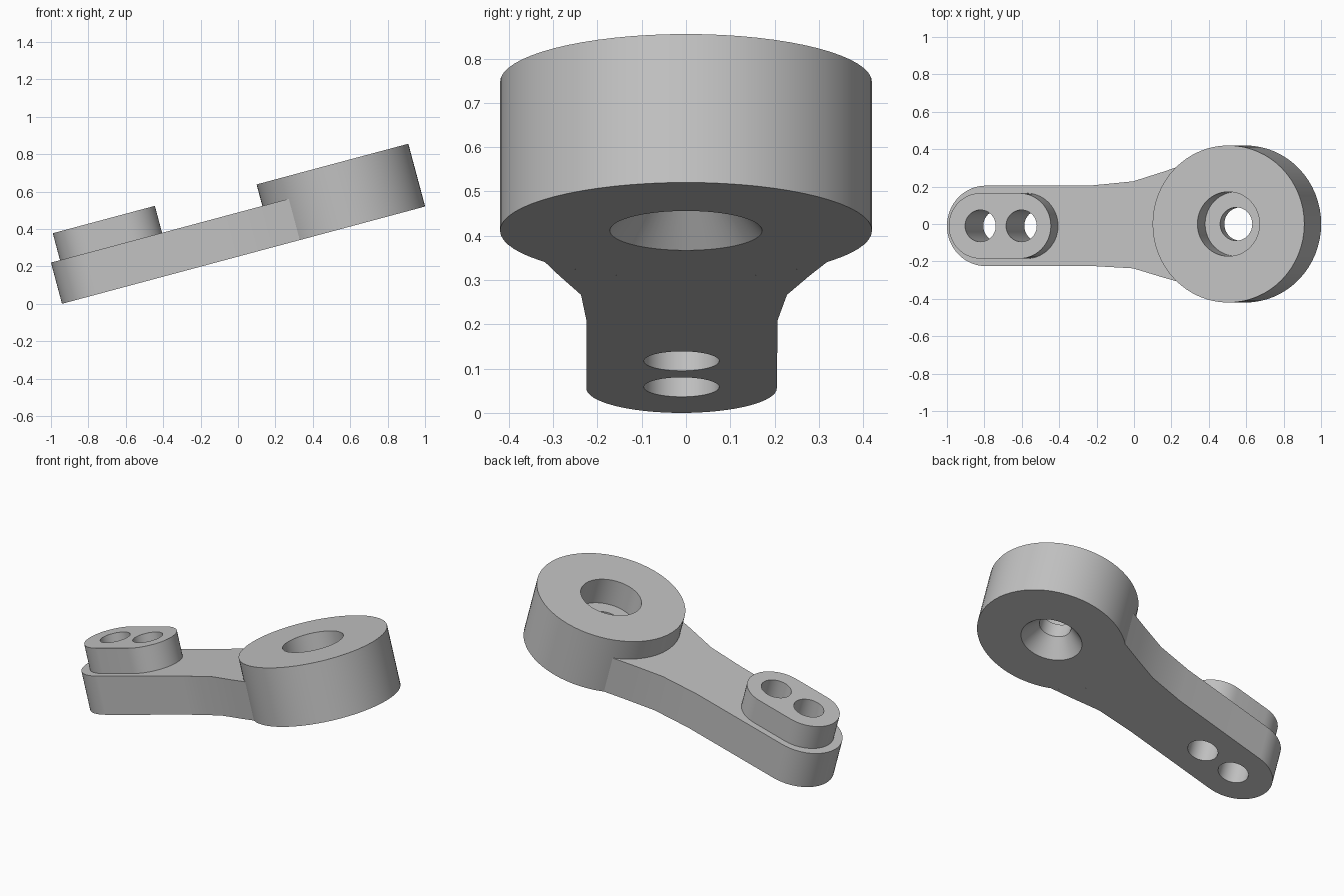
import bpy, bmesh
from math import sin, cos, pi, radians, atan2

cube = bpy.data.objects.get("Cube")
if cube:
    bpy.data.objects.remove(cube, do_unlink=True)

TILT = radians(15)
ORIGIN = (-0.941, 0, 0)
THICK = 0.228                      # arm thickness
HUB_U, HUB_R, HUB_H = 1.59, 0.42, 0.347
Y_OFF = -0.01                      # the narrow end sits slightly off centre

grey = bpy.data.materials.new("plain grey")
grey.use_nodes = True
grey.diffuse_color = (0.54, 0.54, 0.54, 1)
grey.node_tree.nodes["Principled BSDF"].inputs["Base Color"].default_value = (0.54, 0.54, 0.54, 1)


def make(name, bm):
    """Turn a bmesh built in the arm's own frame into a tilted object."""
    bmesh.ops.recalc_face_normals(bm, faces=bm.faces[:])
    mesh = bpy.data.meshes.new(name)
    bm.to_mesh(mesh)
    bm.free()
    mesh.materials.append(grey)
    ob = bpy.data.objects.new(name, mesh)
    bpy.context.collection.objects.link(ob)
    ob.location = ORIGIN
    ob.rotation_euler = (0, -TILT, 0)
    return ob


def prism(name, outline, low, high):
    bm = bmesh.new()
    face = bm.faces.new([bm.verts.new((u, v, low)) for u, v in outline])
    moved = bmesh.ops.extrude_face_region(bm, geom=[face], use_keep_orig=True)
    top = [g for g in moved["geom"] if isinstance(g, bmesh.types.BMVert)]
    bmesh.ops.translate(bm, verts=top, vec=(0, 0, high - low))
    return make(name, bm)


def arc(u, v, r, start, end, n):
    return [(u + r * cos(start + (end - start) * i / n),
             v + r * sin(start + (end - start) * i / n)) for i in range(n + 1)]


def activate(ob):
    bpy.ops.object.select_all(action='DESELECT')
    ob.select_set(True)
    bpy.context.view_layer.objects.active = ob


def drill(ob, u, r):
    """Cut a round hole straight through a part."""
    cutter = prism("hole_cutter", arc(u, Y_OFF, r, 0, 2 * pi, 48)[:-1], -0.1, 0.6)
    cutter.hide_render = True
    mod = ob.modifiers.new("hole", 'BOOLEAN')
    mod.operation, mod.solver, mod.object = 'DIFFERENCE', 'EXACT', cutter
    activate(ob)
    bpy.ops.object.modifier_apply(modifier=mod.name)
    bpy.data.objects.remove(cutter, do_unlink=True)


# Arm: rounded narrow end, flared neck, concave end that meets the hub
left = [(0.81, 0.207), (1.03, 0.228), (1.2, 0.28)]
right = [(0.81, -0.225), (1.03, -0.237), (1.2, -0.287)]
join = atan2(0.32, 1.315 - HUB_U)
outline = arc(0.215, Y_OFF, 0.215, pi / 2, 3 * pi / 2, 32) + right
outline += arc(HUB_U, 0, HUB_R, 2 * pi - join, join, 18) + left[::-1]
arm = prism("arm", outline, 0, THICK)

# Raised pad: a slot shape on the narrow end
pad_outline = arc(0.225, Y_OFF, 0.175, pi / 2, 3 * pi / 2, 28)
pad_outline += arc(0.44, Y_OFF, 0.175, -pi / 2, pi / 2, 28)
pad = prism("raised_pad", pad_outline, THICK, 0.377)

for part in (arm, pad):
    for u in (0.225, 0.452):
        drill(part, u, 0.085)

# Hub: turned ring with a counterbore above and a countersink below
profile = [(HUB_R, 0), (HUB_R, HUB_H), (0.172, HUB_H), (0.172, 0.187),
           (0.089, 0.187), (0.089, 0.1), (0.172, 0)]
bm = bmesh.new()
N = 64
rings = [[bm.verts.new((HUB_U + r * cos(2 * pi * i / N), r * sin(2 * pi * i / N), w))
          for i in range(N)] for r, w in profile]
for a, b in zip(rings, rings[1:] + rings[:1]):
    for i in range(N):
        j = (i + 1) % N
        bm.faces.new((a[i], a[j], b[j], b[i]))
hub = make("hub", bm)

for part in (arm, pad, hub):
    activate(part)
    bpy.ops.object.shade_smooth_by_angle(angle=radians(30))
